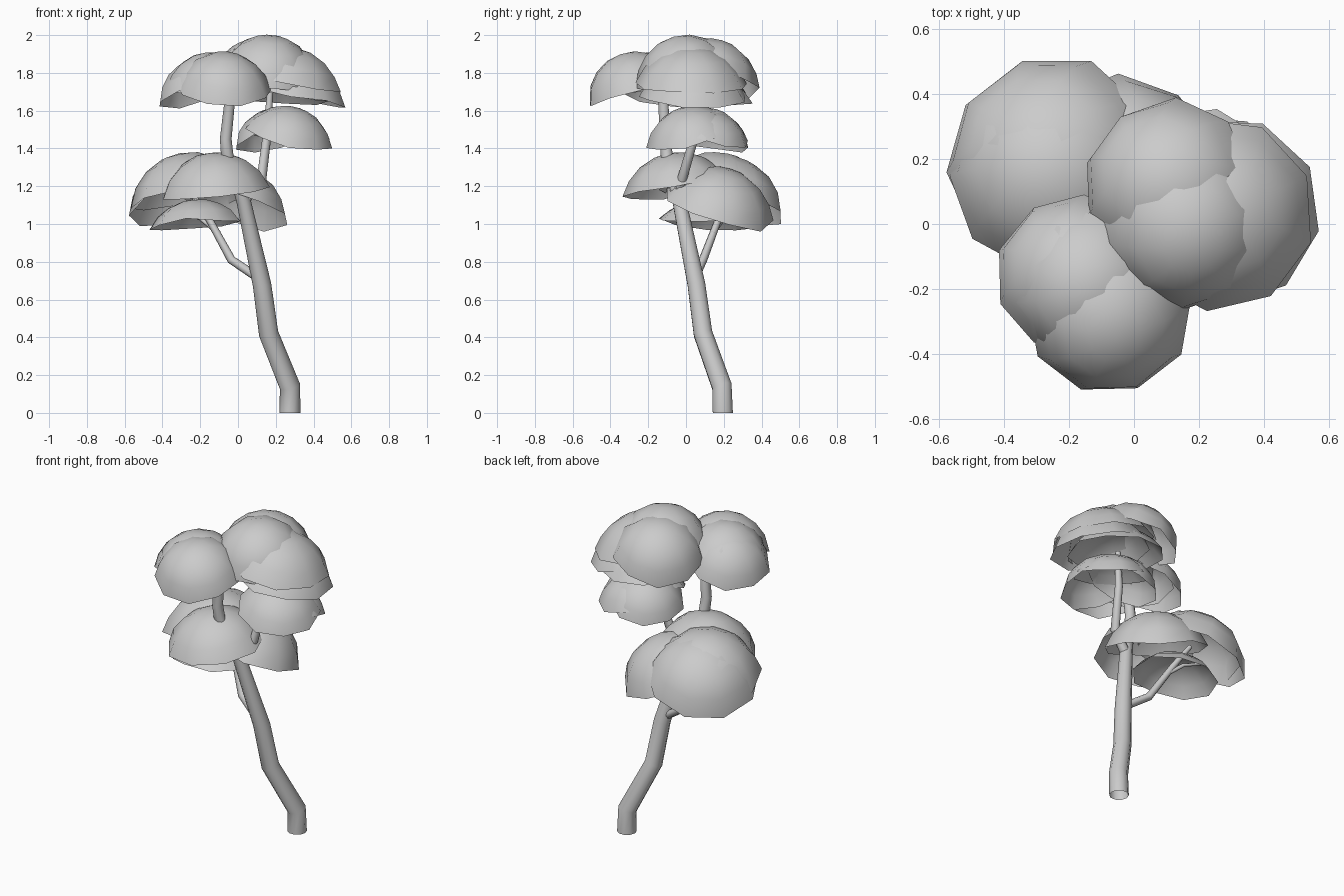
import bpy, bmesh, math, random
from mathutils import Vector

if "Cube" in bpy.data.objects:
    bpy.data.objects.remove(bpy.data.objects["Cube"])

random.seed(4)


def finish(name, bm):
    bmesh.ops.recalc_face_normals(bm, faces=bm.faces)
    me = bpy.data.meshes.new(name)
    bm.to_mesh(me)
    bm.free()
    ob = bpy.data.objects.new(name, me)
    bpy.context.collection.objects.link(ob)
    for p in me.polygons:
        p.use_smooth = True
    return ob


def skin_rings(bm, rings):
    n = len(rings[0])
    for a, b in zip(rings, rings[1:]):
        for i in range(n):
            j = (i + 1) % n
            bm.faces.new((a[i], a[j], b[j], b[i]))


def limb(name, pts, n=10):
    """Tapered tube through (x, y, z, radius) points."""
    bm = bmesh.new()
    P = [Vector(p[:3]) for p in pts]
    rings = []
    for k, p in enumerate(P):
        d = P[min(k + 1, len(P) - 1)] - P[max(k - 1, 0)]
        if k == 0 and p.z == 0:
            d = Vector((0, 0, 1))
        u = Vector((0, 1, 0)).cross(d).normalized()
        v = d.normalized().cross(u)
        rings.append([bm.verts.new(p + pts[k][3] * (u * math.cos(t) + v * math.sin(t)))
                      for t in (2 * math.pi * i / n for i in range(n))])
    skin_rings(bm, rings)
    return finish(name, bm)


def leaf_cap(name, centre, normal, r, h, n=9, levels=4):
    """Open low-poly slice of a sphere; normal is the direction its crown points."""
    bm = bmesh.new()
    rot = Vector((0, 0, 1)).rotation_difference(Vector(normal))
    c = Vector(centre)
    R = (r * r + h * h) / (2 * h)
    amax = math.acos((R - h) / R)
    phase = random.uniform(0, 2)
    jag = [random.uniform(-0.015, 0.015) for _ in range(n)]
    rings = []
    for k in range(levels):
        a = amax * (1 - k / levels)
        ring = []
        for i in range(n):
            t = phase + 2 * math.pi * i / n
            z = h - R * (1 - math.cos(a)) + (jag[i] if k == 0 else 0)
            q = Vector((R * math.sin(a) * math.cos(t), R * math.sin(a) * math.sin(t), z))
            ring.append(bm.verts.new(c + rot @ q))
        rings.append(ring)
    skin_rings(bm, rings)
    top = bm.verts.new(c + rot @ Vector((0, 0, h)))
    for i in range(n):
        bm.faces.new((rings[-1][i], rings[-1][(i + 1) % n], top))
    return finish(name, bm)


# Trunk and branches
limb("trunk", [(.275, .195, 0, .056), (.275, .19, .14, .055), (.162, .09, .42, .052),
               (.127, .055, .68, .049), (.03, -.035, 1.12, .038), (0, -.06, 1.22, .034)])
limb("left_stem", [(.02, -.045, 1.17, .034), (-.055, -.1, 1.34, .034),
                   (-.065, -.11, 1.45, .031), (-.045, -.12, 1.64, .028), (-.06, -.16, 1.78, .018)])
limb("right_stem", [(.03, -.035, 1.12, .03), (.125, -.02, 1.24, .026),
                    (.155, .05, 1.48, .023), (.17, .06, 1.7, .016)], 8)
limb("low_branch", [(.1, .05, .72, .024), (-.035, .09, .81, .023),
                    (-.15, .17, 1.02, .019), (-.25, .2, 1.17, .014)], 8)
limb("low_twig", [(-.1, .14, .95, .013), (-.2, .2, 1.03, .011), (-.33, .22, 1.08, .008)], 6)

# Leaf caps, grouped by cluster: centre, crown direction, radius, height
clusters = {
    "lower_leaves": [
        ((-.265, .21, 1.12), (-.28, .3, 1), .325, .24),
        ((-.265, .16, 1.15), (-.2, .1, 1), .31, .23),
        ((-.12, -.05, 1.18), (-.1, -.15, 1), .29, .2),
        ((-.02, .17, 1.08), (.28, .28, 1), .3, .22),
        ((-.22, .1, 1.0), (-.08, .1, 1), .25, .13)],
    "middle_leaves": [
        ((.27, .02, 1.47), (.25, -.25, 1), .24, .15),
        ((.19, .12, 1.46), (-.3, .3, 1), .22, .15),
        ((.27, .12, 1.47), (.2, .2, 1), .22, .13)],
    "left_top_leaves": [
        ((-.19, -.15, 1.69), (-.3, .2, 1), .245, .19),
        ((-.075, -.285, 1.72), (.1, -.35, 1), .255, .19),
        ((-.15, -.19, 1.74), (-.1, -.1, 1), .24, .17)],
    "right_top_leaves": [
        ((.1, .13, 1.77), (-.28, .28, 1), .265, .21),
        ((.16, -.01, 1.79), (.1, -.28, 1), .265, .21),
        ((.29, .04, 1.67), (.18, 0, 1), .29, .19),
        ((.26, .03, 1.74), (.2, .05, 1), .3, .2),
        ((.2, .08, 1.66), (.08, .1, 1), .28, .16)],
}
for name, caps in clusters.items():
    for i, cap in enumerate(caps):
        leaf_cap(f"{name}_{i + 1}", *cap)
